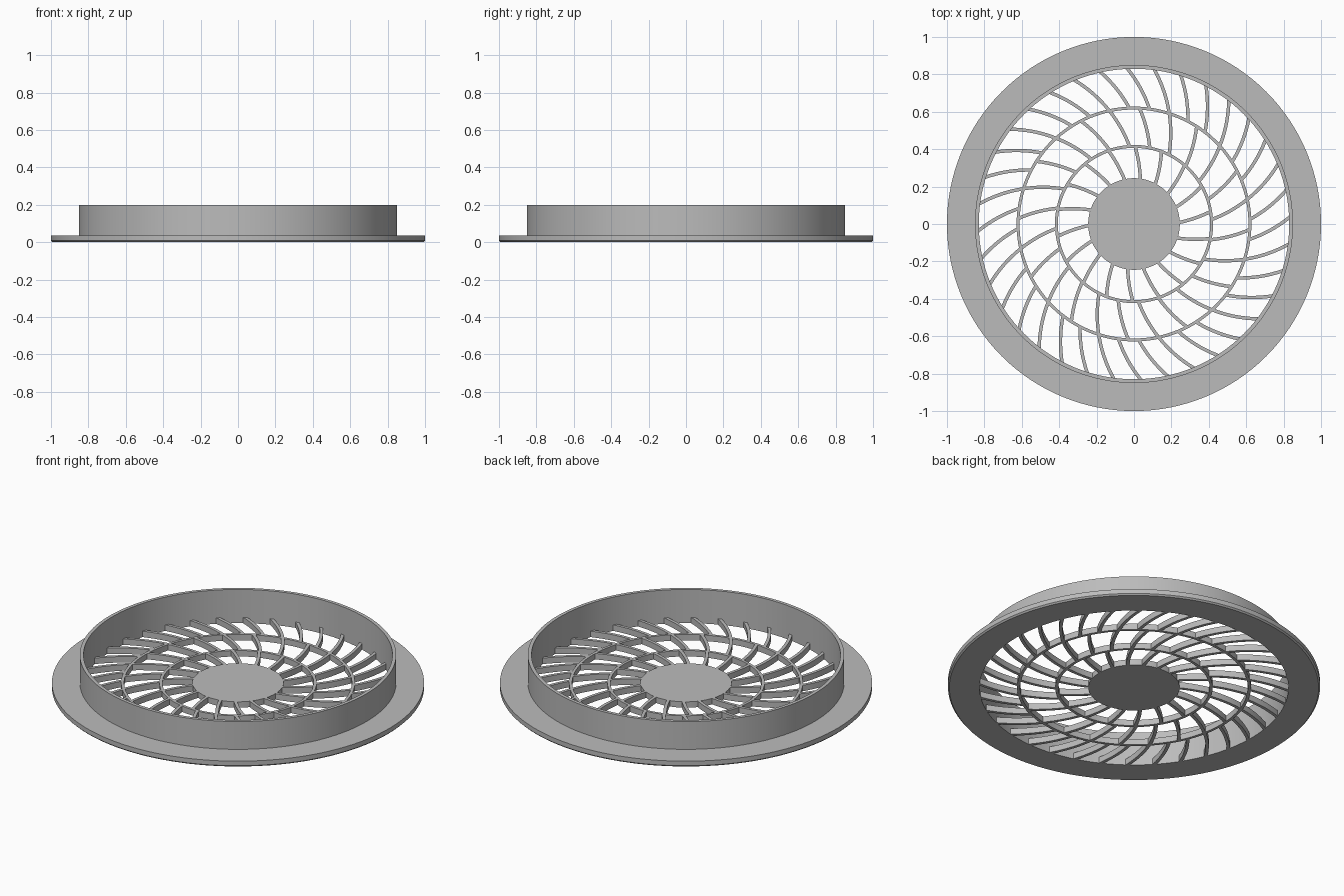
import bpy, math
from math import asin, cos, sin, tau, pi

cube = bpy.data.objects.get("Cube")
if cube:
    bpy.data.objects.remove(cube)

GREY = (0.5, 0.5, 0.5, 1.0)
mat = bpy.data.materials.new("plain grey")
mat.use_nodes = True
mat.diffuse_color = GREY
mat.node_tree.nodes["Principled BSDF"].inputs["Base Color"].default_value = GREY

GRILLE_TOP = 0.035
ARC_RADIUS = 0.7      # vanes are arcs of circles through the centre
SEGMENTS = 128


def add_object(name, verts, faces):
    mesh = bpy.data.meshes.new(name)
    mesh.from_pydata(verts, [], faces)
    mesh.materials.append(mat)
    obj = bpy.data.objects.new(name, mesh)
    bpy.context.collection.objects.link(obj)
    bpy.ops.object.select_all(action="DESELECT")
    bpy.context.view_layer.objects.active = obj
    obj.select_set(True)
    bpy.ops.object.shade_smooth_by_angle(angle=math.radians(30))
    return obj


def lathe(name, profile):
    """Spin a closed counter-clockwise (radius, z) profile around z."""
    n = len(profile)
    verts = [(r * cos(tau * i / SEGMENTS), r * sin(tau * i / SEGMENTS), z)
             for i in range(SEGMENTS) for r, z in profile]
    faces = []
    for i in range(SEGMENTS):
        a, b = i * n, (i + 1) % SEGMENTS * n
        for j in range(n):
            k = (j + 1) % n
            faces.append((a + j, b + j, b + k, a + k))
    return add_object(name, verts, faces)


def ring(name, inner, outer, top):
    return lathe(name, [(inner, 0), (outer, 0), (outer, top), (inner, top)])


def vanes(name, count, inner, outer, start, width=0.018, steps=8):
    """Curved upright blades between two radii, repeated around z."""
    verts, faces = [], []
    for v in range(count):
        base = len(verts)
        for s in range(steps + 1):
            r = inner + (outer - inner) * s / steps
            slant = asin(r / (2 * ARC_RADIUS))
            a = start + tau * v / count + slant
            heading = a + slant
            dx, dy = -sin(heading) * width / 2, cos(heading) * width / 2
            x, y = r * cos(a), r * sin(a)
            verts += [(x - dx, y - dy, 0), (x + dx, y + dy, 0),
                      (x + dx, y + dy, GRILLE_TOP), (x - dx, y - dy, GRILLE_TOP)]
        for s in range(steps):
            p = base + 4 * s
            for j in range(4):
                k = (j + 1) % 4
                faces.append((p + j, p + 4 + j, p + 4 + k, p + k)[::-1])
        end = base + 4 * steps
        faces += [(base + 3, base + 2, base + 1, base)[::-1],
                  (end, end + 1, end + 2, end + 3)]
    return add_object(name, verts, faces)


# Flange and upright collar in one turned body, with a chamfered lower edge
lathe("flange_and_collar", [(0.83, 0), (0.992, 0), (1.0, 0.008), (1.0, 0.035),
                            (0.85, 0.035), (0.85, 0.2), (0.83, 0.2)])

# Central disc
hub = [(0.245 * cos(tau * i / SEGMENTS), 0.245 * sin(tau * i / SEGMENTS), z)
       for z in (0, GRILLE_TOP) for i in range(SEGMENTS)]
sides = [(i, (i + 1) % SEGMENTS, SEGMENTS + (i + 1) % SEGMENTS, SEGMENTS + i)
         for i in range(SEGMENTS)]
caps = [tuple(reversed(range(SEGMENTS))), tuple(range(SEGMENTS, 2 * SEGMENTS))]
add_object("hub", hub, sides + caps)

# Concentric grille rings
ring("inner_ring", 0.407, 0.423, GRILLE_TOP)
ring("outer_ring", 0.612, 0.628, GRILLE_TOP)

# Three bands of curved vanes
vanes("inner_vanes", 18, 0.24, 0.413, math.radians(-28))
vanes("middle_vanes", 24, 0.417, 0.618, math.radians(-44))
vanes("outer_vanes", 36, 0.622, 0.835, math.radians(-64))
